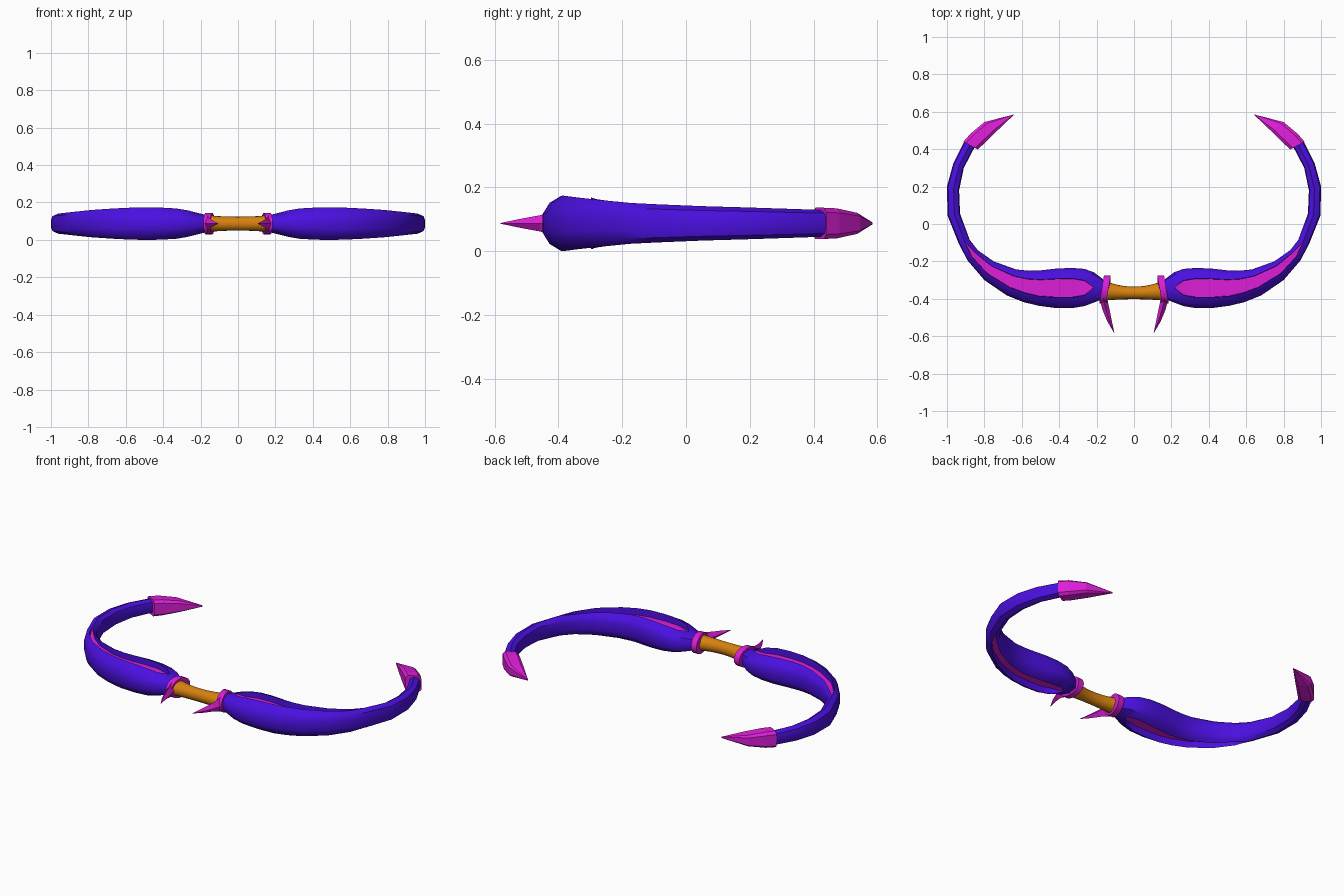
import bpy, bmesh, math

if "Cube" in bpy.data.objects:
    bpy.data.objects.remove(bpy.data.objects["Cube"])

ZC = 0.087  # height of the bow's middle plane


def material(name, rgb):
    m = bpy.data.materials.new(name)
    m.diffuse_color = (*rgb, 1)
    m.use_nodes = True
    m.node_tree.nodes["Principled BSDF"].inputs["Base Color"].default_value = m.diffuse_color
    return m


blue = material("blue", (0.07, 0.005, 0.75))
pink = material("pink", (0.72, 0.013, 0.68))
orange = material("orange", (0.68, 0.22, 0.005))


def loft(name, rings, mats, mirror=True, accent=(), angle=35, closed=False):
    """Skin a list of equal-length rings; accent lists the sides using the second material."""
    bm = bmesh.new()
    loops = [[bm.verts.new(p) for p in r] for r in rings]
    n = len(loops[0])
    pairs = list(zip(loops, loops[1:]))
    if closed:
        pairs.append((loops[-1], loops[0]))
    for a, b in pairs:
        for i in range(n):
            j = (i + 1) % n
            f = bm.faces.new((a[i], a[j], b[j], b[i]))
            f.material_index = 1 if i in accent else 0
    if not closed:
        bm.faces.new(loops[0])
        bm.faces.new(loops[-1])
    bmesh.ops.remove_doubles(bm, verts=bm.verts, dist=0.0005)
    bmesh.ops.dissolve_degenerate(bm, edges=bm.edges, dist=0.0005)
    bmesh.ops.recalc_face_normals(bm, faces=bm.faces)
    me = bpy.data.meshes.new(name)
    bm.to_mesh(me)
    bm.free()
    for m in mats:
        me.materials.append(m)
    ob = bpy.data.objects.new(name, me)
    bpy.context.collection.objects.link(ob)
    bpy.ops.object.select_all(action='DESELECT')
    ob.select_set(True)
    bpy.context.view_layer.objects.active = ob
    if angle:
        bpy.ops.object.shade_smooth_by_angle(angle=math.radians(angle))
    if mirror:
        ob.modifiers.new("mirror", 'MIRROR')
    return ob


# Limbs: inner xy, outer xy, half height, groove start and end across the width
stations = [
    (0.165, -0.295, 0.165, -0.400, 0.045, .50, .50),
    (0.215, -0.258, 0.215, -0.420, 0.057, .50, .50),
    (0.265, -0.240, 0.265, -0.439, 0.070, .32, .70),
    (0.33, -0.235, 0.33, -0.450, 0.081, .27, .72),
    (0.41, -0.238, 0.42, -0.449, 0.086, .27, .72),
    (0.50, -0.248, 0.51, -0.437, 0.087, .27, .72),
    (0.56, -0.250, 0.59, -0.418, 0.085, .27, .70),
    (0.63, -0.243, 0.68, -0.382, 0.081, .26, .68),
    (0.75, -0.200, 0.80, -0.300, 0.073, .25, .65),
    (0.835, -0.140, 0.89, -0.195, 0.064, .25, .60),
    (0.878, -0.085, 0.937, -0.105, 0.060, .45, .45),
    (0.93, 0.055, 0.997, 0.045, 0.054, .45, .45),
    (0.935, 0.18, 1.0, 0.20, 0.050, .45, .45),
    (0.91, 0.30, 0.966, 0.325, 0.046, .45, .45),
    (0.85, 0.415, 0.905, 0.445, 0.042, .45, .45),
]


def limb_ring(ix, iy, ox, oy, h, g0, g1):
    groove = g1 - g0 > 0.01
    floor = 0.52 if groove else 1.0
    lip = 0.93 if groove else 1.0
    half = [(0, .35), (.08, .72), (g0 if not groove else g0 - .01, lip), (g0, floor),
            (g1, floor), (g1 if not groove else g1 + .01, 1.0), (.90, .75), (1, .35)]
    sec = half + [(t, -z) for t, z in reversed(half)]
    return [(ix + (ox - ix) * t, iy + (oy - iy) * t, ZC + h * z) for t, z in sec]


# Groove floors on top (side 3) and bottom (side 11) are pink
loft("limbs", [limb_ring(*s) for s in stations], [blue, pink], accent=(3, 11), angle=40)


# Blade tips: faceted boxes narrowing to a point
def box_ring(ix, iy, ox, oy, h, inset=0.18):
    sec = [(0, .7), (inset, 1), (1 - inset, 1), (1, .7),
           (1, -.7), (1 - inset, -1), (inset, -1), (0, -.7)]
    return [(ix + (ox - ix) * t, iy + (oy - iy) * t, ZC + h * z) for t, z in sec]


loft("limb_tips", [
    box_ring(0.835, 0.398, 0.912, 0.44, 0.049),
    box_ring(0.80, 0.432, 0.875, 0.482, 0.047),
    box_ring(0.73, 0.50, 0.80, 0.545, 0.033),
    box_ring(0.643, 0.583, 0.645, 0.585, 0.003),
], [pink], angle=0)


# Grip: round handle, waisted at the back
def oval(x, y0, y1, rz, n=16):
    yc, ry = (y0 + y1) / 2, (y1 - y0) / 2
    return [(x, yc + ry * math.cos(2 * math.pi * i / n),
             ZC + rz * math.sin(2 * math.pi * i / n)) for i in range(n)]


grip = []
for i in range(13):
    x = -0.165 + 0.33 * i / 12
    k = (x / 0.165) ** 2
    grip.append(oval(x, -0.402 - 0.008 * k, -0.335 + 0.035 * k, 0.037 + 0.008 * k))
loft("grip", grip, [orange], mirror=False)

# Collars: leaning flat bands around the grip ends
band = []
for i in range(20):
    a = 2 * math.pi * i / 20
    c, s = math.cos(a), math.sin(a)
    lean = 0.155 - 0.012 * c
    band.append([(lean + dx, -0.35 + (0.074 - d) * c, ZC + (0.058 - d) * s)
                 for dx, d in ((-.018, 0), (.018, 0), (.018, .03), (-.018, .03))])
loft("collars", band, [pink], closed=True)

# Spikes: curved fangs pointing forward from the collars
fang = [(-0.385, 0.145, 0.183, 0.050), (-0.42, 0.139, 0.179, 0.036),
        (-0.46, 0.130, 0.168, 0.025), (-0.52, 0.118, 0.143, 0.014),
        (-0.582, 0.105, 0.107, 0.001)]
loft("collar_spikes", [[(x0, y, ZC), ((x0 + x1) / 2, y, ZC + h), (x1, y, ZC),
                        ((x0 + x1) / 2, y, ZC - h)] for y, x0, x1, h in fang],
     [pink], angle=0)
